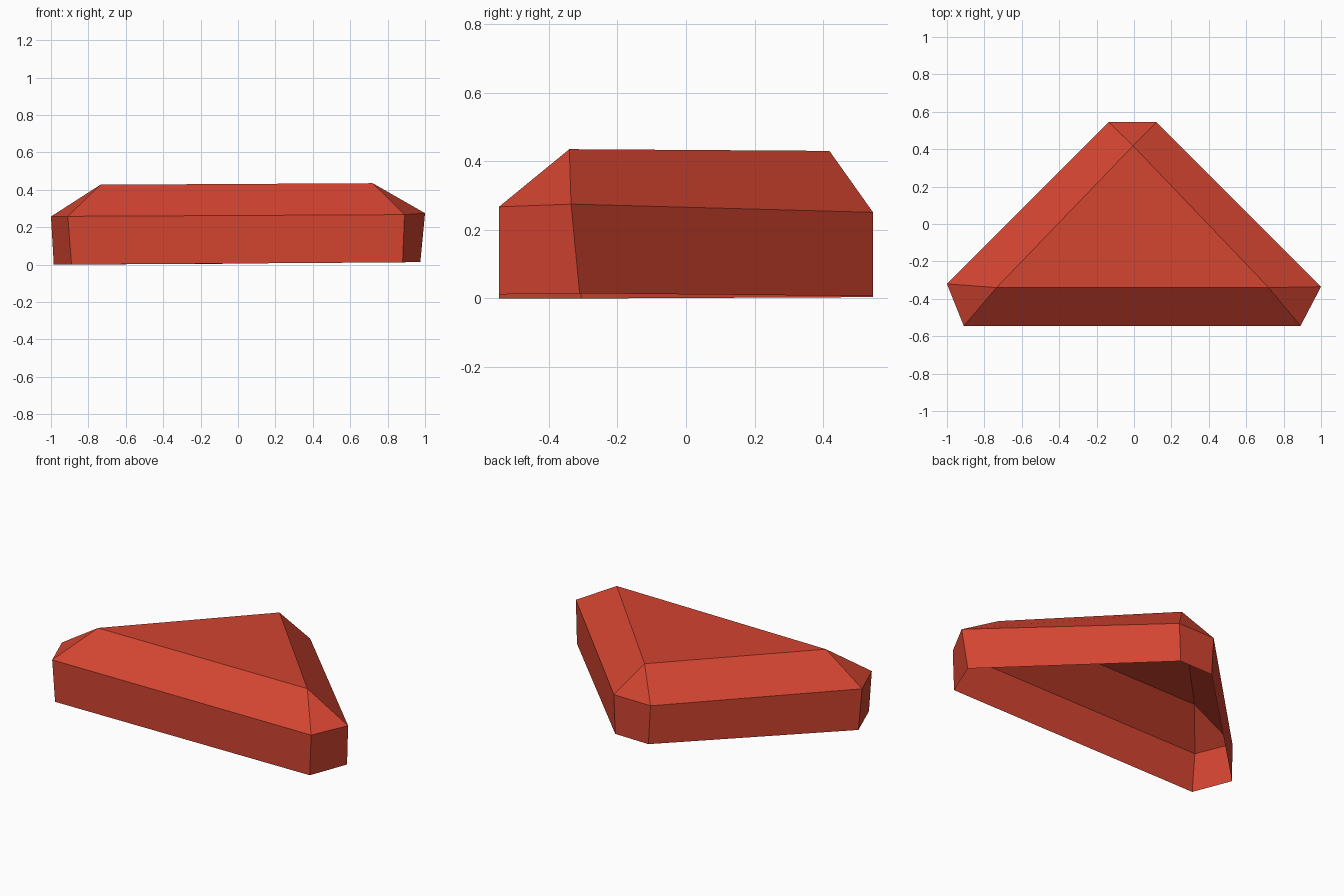
import bpy, bmesh

if "Cube" in bpy.data.objects:
    bpy.data.objects.remove(bpy.data.objects["Cube"])

# Single red colour
red = bpy.data.materials.new("brick red")
red.diffuse_color = (0.65, 0.058, 0.03, 1.0)
red.use_nodes = True
red.node_tree.nodes["Principled BSDF"].inputs["Base Color"].default_value = red.diffuse_color

# Corner-cut triangular outlines, counter-clockwise from the front left
base_ring = [(-0.89, -0.545, 0.0), (0.88, -0.545, 0.012), (0.975, -0.31, 0.015),
             (0.11, 0.545, 0.007), (-0.12, 0.545, 0.004), (-0.985, -0.305, 0.0)]
shoulder_ring = [(-0.91, -0.545, 0.258), (0.89, -0.545, 0.267), (1.0, -0.335, 0.275),
                 (0.12, 0.545, 0.251), (-0.135, 0.545, 0.249), (-1.0, -0.32, 0.257)]
top_ring = [(-0.735, -0.34, 0.427), (0.72, -0.34, 0.435), (-0.005, 0.418, 0.43)]

bm = bmesh.new()
base, shoulder, top = ([bm.verts.new(p) for p in ring]
                       for ring in (base_ring, shoulder_ring, top_ring))

# Upright walls; the underside stays open
for i in range(6):
    j = (i + 1) % 6
    bm.faces.new((base[i], base[j], shoulder[j], shoulder[i]))

# Sloped bevels: a quad along each side, a triangle at each corner
for k in range(3):
    a, b, c = shoulder[2 * k], shoulder[2 * k + 1], shoulder[(2 * k + 2) % 6]
    nxt = top[(k + 1) % 3]
    bm.faces.new((a, b, nxt, top[k]))
    bm.faces.new((b, c, nxt))

# Flat top
bm.faces.new(top)

mesh = bpy.data.meshes.new("triangular_cap")
bm.to_mesh(mesh)
bm.free()
mesh.materials.append(red)
cap = bpy.data.objects.new("triangular_cap", mesh)
bpy.context.collection.objects.link(cap)
